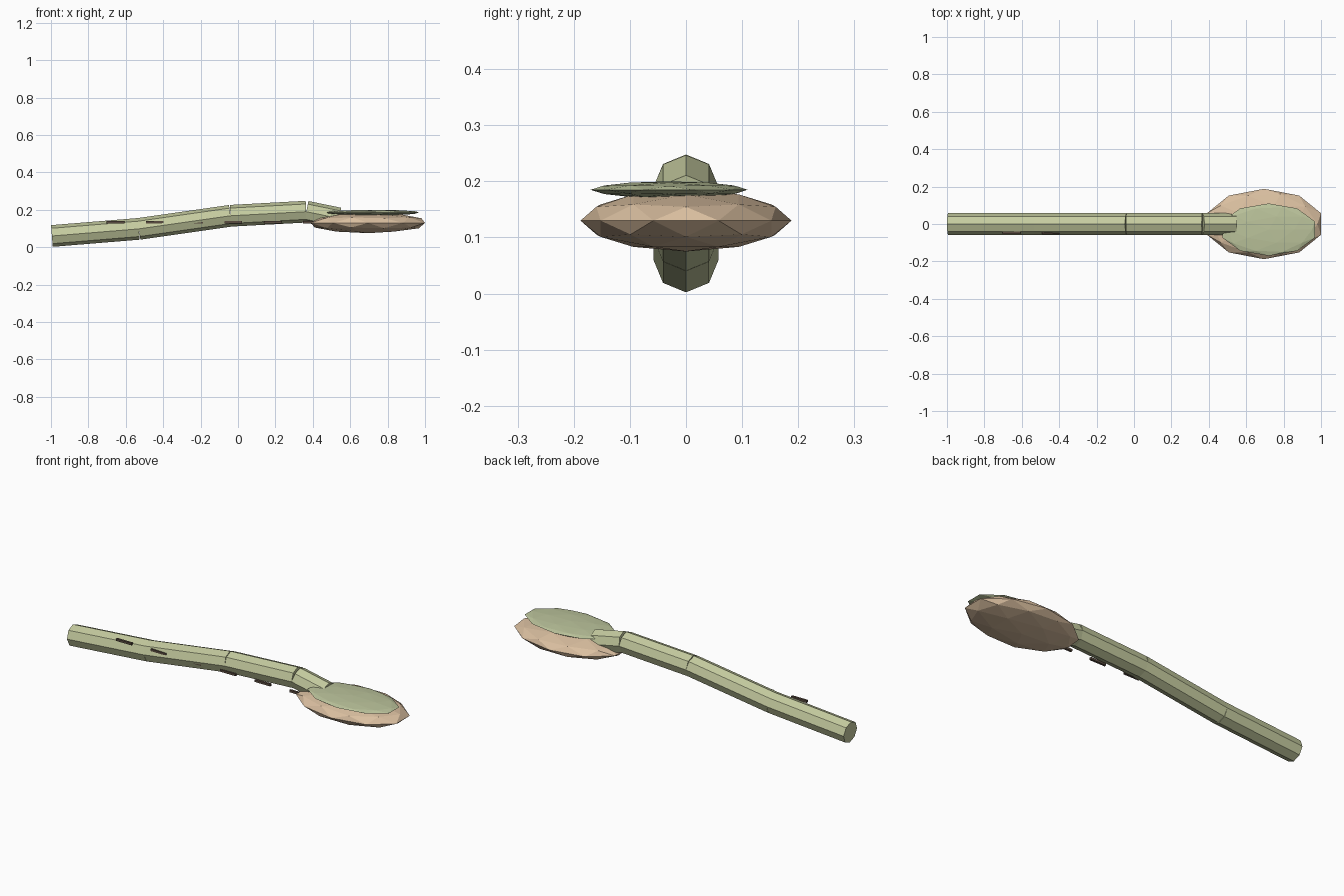
import bpy, math

if "Cube" in bpy.data.objects:
    bpy.data.objects.remove(bpy.data.objects["Cube"])


def material(name, rgb):
    m = bpy.data.materials.new(name)
    m.diffuse_color = (*rgb, 1)
    m.use_nodes = True
    m.node_tree.nodes["Principled BSDF"].inputs["Base Color"].default_value = m.diffuse_color
    return m


STALK = material("stalk_green", (0.56, 0.60, 0.35))
LEAF = material("leaf_green", (0.50, 0.55, 0.33))
TAN = material("tan", (0.70, 0.52, 0.35))
DARK = material("dark_brown", (0.10, 0.07, 0.05))


def finish(name, mat):
    ob = bpy.context.object
    ob.name = name
    ob.data.materials.append(mat)
    return ob


def rod(name, x0, z0, x1, z1, r):
    dx, dz = x1 - x0, z1 - z0
    bpy.ops.mesh.primitive_cylinder_add(
        vertices=8, radius=r, depth=math.hypot(dx, dz),
        location=((x0 + x1) / 2, 0, (z0 + z1) / 2),
        rotation=(0, math.atan2(dx, dz), 0))
    return finish(name, STALK)


def pebble(name, loc, radii, mat):
    bpy.ops.mesh.primitive_ico_sphere_add(subdivisions=2, radius=1, location=loc)
    ob = finish(name, mat)
    ob.scale = radii
    return ob


# Bent stalk: straight octagonal pieces along a path
path = [(-0.995, 0.060), (-0.53, 0.098), (-0.04, 0.168), (0.365, 0.190), (0.54, 0.154)]
for i, (a, b) in enumerate(zip(path, path[1:])):
    rod(f"stalk_piece_{i + 1}", *a, *b, 0.058)

# Flattened head and the thin pad lying on it
pebble("head", (0.695, 0, 0.13), (0.32, 0.188, 0.055), TAN)
pebble("top_pad", (0.72, -0.03, 0.185), (0.26, 0.14, 0.015), LEAF)

# Row of dark dashes along the front of the stalk
for i in range(6):
    bpy.ops.mesh.primitive_cube_add(size=1, location=(-0.655 + 0.21 * i, -0.047, 0.133))
    finish(f"dash_{i + 1}", DARK).scale = (0.094, 0.012, 0.012)
